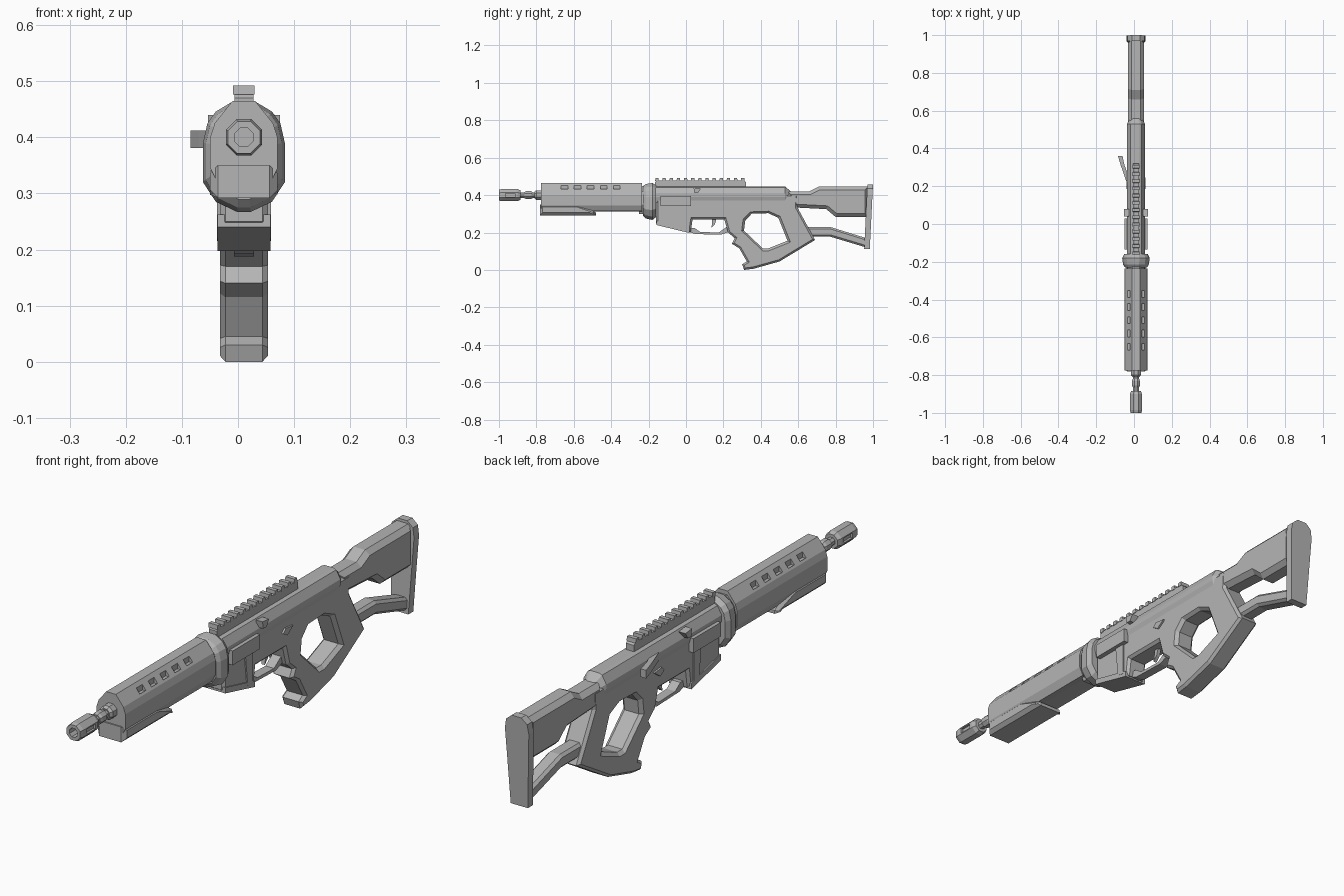
import bpy, bmesh
from mathutils import Vector

old = bpy.data.objects.get("Cube")
if old:
    bpy.data.objects.remove(old, do_unlink=True)

MID = 0.0105   # centre plane of the rifle, the side handle shifts it off zero

grey = bpy.data.materials.new("gunmetal_grey")
grey.use_nodes = True
grey.diffuse_color = (0.46, 0.46, 0.46, 1)
grey.node_tree.nodes["Principled BSDF"].inputs["Base Color"].default_value = grey.diffuse_color


def loft(name, rings, chamfer=0):
    """Skin a list of equal rings, cap both ends, optionally chamfer the caps."""
    bm = bmesh.new()
    loops = [[bm.verts.new(p) for p in ring] for ring in rings]
    count = len(loops[0])
    for a, b in zip(loops, loops[1:]):
        for i in range(count):
            j = (i + 1) % count
            bm.faces.new((a[i], a[j], b[j], b[i]))
    caps = [bm.faces.new(loops[0]), bm.faces.new(loops[-1])]
    bmesh.ops.recalc_face_normals(bm, faces=bm.faces)
    if chamfer:
        bm.normal_update()
        bmesh.ops.inset_individual(bm, faces=caps, thickness=chamfer, depth=chamfer,
                                   use_even_offset=True)
    mesh = bpy.data.meshes.new(name)
    bm.to_mesh(mesh)
    bm.free()
    mesh.materials.append(grey)
    obj = bpy.data.objects.new(name, mesh)
    bpy.context.collection.objects.link(obj)
    return obj


def prism(name, outline, half, chamfer=0, x=0):
    """Extrude a side outline (y, z) across the width."""
    inner = half - chamfer
    return loft(name, [[(MID + x + s * inner, y, z) for y, z in outline] for s in (-1, 1)],
                chamfer)


def box(name, xs, ys, zs):
    outline = [(ys[0], zs[0]), (ys[1], zs[0]), (ys[1], zs[1]), (ys[0], zs[1])]
    return prism(name, outline, abs(xs[1] - xs[0]) / 2, x=(xs[0] + xs[1]) / 2)


def shell(name, half_profile, stations, centre=0.38, lean=0):
    """Loft a mirrored cross-section (x, z) through stations (y, scale)."""
    full = half_profile + [(-x, z) for x, z in reversed(half_profile)]
    return loft(name, [[(MID + x * k, y + lean * (z - centre), centre + (z - centre) * k)
                        for x, z in full] for y, k in stations])


def turned(name, steps, height=0.4):
    """Eight-sided turned part from (y, radius) steps."""
    unit = [(0.38, 0.92), (0.92, 0.38)]
    unit += [(x, -z) for x, z in reversed(unit)]
    unit += [(-x, -z) for x, z in unit]
    return loft(name, [[(MID + x * r, y, height + z * r) for x, z in unit] for y, r in steps])


def cut(obj, cutters):
    """Subtract the cutters and bake the result."""
    for c in cutters:
        mod = obj.modifiers.new("cut", 'BOOLEAN')
        mod.operation = 'DIFFERENCE'
        mod.solver = 'EXACT'
        mod.object = c
    graph = bpy.context.evaluated_depsgraph_get()
    mesh = bpy.data.meshes.new_from_object(obj.evaluated_get(graph))
    obj.modifiers.clear()
    obj.data = mesh
    for c in cutters:
        bpy.data.objects.remove(c, do_unlink=True)


# Barrel and muzzle brake with a bore and side slots
brake = turned("muzzle_brake", [(-0.93, 0.018), (-1, 0.018), (-1, 0.031), (-0.985, 0.035),
                                (-0.9, 0.035), (-0.885, 0.028)])
cut(brake, [box("slot", (s * 0.024, s * 0.06), (-0.965, -0.915), (0.391, 0.409))
            for s in (-1, 1)])
turned("barrel", [(-0.89, 0.016), (-0.7, 0.016)])
turned("barrel_collar", [(-0.865, 0.018), (-0.855, 0.023), (-0.83, 0.023), (-0.82, 0.018)])
turned("gas_block", [(-0.81, 0.02), (-0.8, 0.028), (-0.77, 0.028)])

# Handguard with vent holes in the sloped top panels
guard = shell("handguard", [(0.02, 0.465), (0.052, 0.425), (0.06, 0.4), (0.06, 0.345),
                            (0.045, 0.315), (0.025, 0.312)], [(-0.775, 1), (-0.235, 1)])
vents = []
for i in range(5):
    y = -0.65 + i * 0.07
    vents += [box("vent", (s * 0.031, s * 0.046), (y - 0.018, y + 0.018), (0.43, 0.5))
              for s in (-1, 1)]
cut(guard, vents)
prism("handguard_lower_grip", [(-0.78, 0.35), (-0.58, 0.35), (-0.5, 0.318), (-0.48, 0.305),
                               (-0.48, 0.292), (-0.78, 0.292)], 0.06, 0.014)
shell("handguard_joint", [(0.018, 0.45), (0.045, 0.42), (0.05, 0.35), (0.03, 0.3)],
      [(-0.25, 1), (-0.2, 1)])

# Collar between handguard and receiver
shell("receiver_collar", [(0.018, 0.465), (0.05, 0.446), (0.065, 0.425), (0.073, 0.39),
                          (0.073, 0.32), (0.05, 0.285), (0.012, 0.267)],
      [(-0.23, 0.8), (-0.215, 0.93), (-0.18, 1), (-0.16, 0.86)])

# Upper receiver and toothed rail
shell("upper_receiver", [(0.018, 0.446), (0.03, 0.441), (0.048, 0.41), (0.048, 0.39),
                         (0.04, 0.36)], [(-0.18, 1), (0.53, 1), (0.56, 0.6)])
prism("rail_base", [(-0.165, 0.44), (0.32, 0.44), (0.32, 0.47), (0.31, 0.479),
                    (-0.155, 0.479), (-0.165, 0.47)], 0.017)
for i in range(13):
    y = -0.155 + i * 0.0382
    prism("rail_tooth", [(y - 0.01, 0.476), (y + 0.01, 0.476), (y + 0.008, 0.492),
                         (y - 0.008, 0.492)], 0.019)

# Lower receiver and thumbhole grip as one plate
body = prism("lower_receiver_and_grip", [
    (-0.16, 0.405), (-0.16, 0.25), (-0.15, 0.24), (0.025, 0.202), (0.035, 0.27),
    (0.205, 0.27), (0.225, 0.2), (0.26, 0.17), (0.245, 0.14), (0.285, 0.115),
    (0.325, 0.045), (0.3, 0.03), (0.31, 0), (0.36, 0.006), (0.5, 0.045),
    (0.69, 0.16), (0.595, 0.335), (0.6, 0.405)], 0.043, 0.01)
hole = [(0.315, 0.265), (0.35, 0.302), (0.44, 0.305), (0.495, 0.28), (0.545, 0.155),
        (0.44, 0.113), (0.41, 0.113), (0.308, 0.21)]
hub = sum((Vector(p) for p in hole), Vector((0, 0))) / len(hole)
rings = [[(MID + x, *(hub + (Vector(p) - hub) * k)) for p in hole]
         for x, k in ((-0.06, 1.26), (-0.03, 0.98), (0.03, 0.98), (0.06, 1.26))]
cut(body, [loft("thumbhole", rings)])

# Magazine well panels, side covers, small controls on both sides
prism("magazine_well_rim", [(-0.158, 0.262), (-0.158, 0.24), (0.02, 0.197), (0.02, 0.22)], 0.047)
for s in (-1, 1):
    box("side_cover", (s * 0.04, s * 0.062), (-0.135, 0.028), (0.342, 0.396))
    prism("well_rib", [(-0.04, 0.35), (0.005, 0.35), (0.005, 0.215), (-0.025, 0.22)],
          0.004, x=s * 0.044)
    prism("side_stud", [(0.04, 0.44), (0.08, 0.436), (0.065, 0.412), (0.045, 0.412)],
          0.014, x=s * 0.05)
    prism("selector_lever", [(0.185, 0.335), (0.2, 0.35), (0.245, 0.345), (0.21, 0.32)],
          0.005, x=s * 0.045)

# Slanted charging handle on the right side
lo, hi = 0.381, 0.412
loft("charging_handle", [[(x + d, y, z) for d, z in ((-w, lo), (w, lo), (w, hi), (-w, hi))]
                         for x, y, w in ((-0.025, 0.215, 0.012), (-0.06, 0.31, 0.01),
                                         (-0.073, 0.36, 0.012))])

# Trigger and its guard
prism("trigger_guard", [(0.02, 0.225), (0.02, 0.202), (0.05, 0.192), (0.185, 0.188),
                        (0.235, 0.205), (0.225, 0.235), (0.175, 0.2), (0.075, 0.203),
                        (0.045, 0.225)], 0.018)
prism("trigger", [(0.14, 0.28), (0.165, 0.28), (0.155, 0.245), (0.135, 0.225),
                  (0.14, 0.25)], 0.007)

# Stock, lower strut and butt plate
prism("stock", [(0.54, 0.42), (0.66, 0.42), (0.71, 0.446), (0.975, 0.446), (0.975, 0.283),
                (0.8, 0.283), (0.75, 0.325), (0.56, 0.335)], 0.042, 0.018)
prism("stock_strut", [(0.62, 0.23), (0.77, 0.23), (0.97, 0.168), (0.97, 0.118),
                      (0.77, 0.178), (0.62, 0.178)], 0.03, 0.01)
shell("butt_plate", [(0.02, 0.456), (0.044, 0.436), (0.05, 0.4), (0.044, 0.28),
                     (0.036, 0.112)], [(0.966, 1), (0.996, 1)], lean=0.05)
